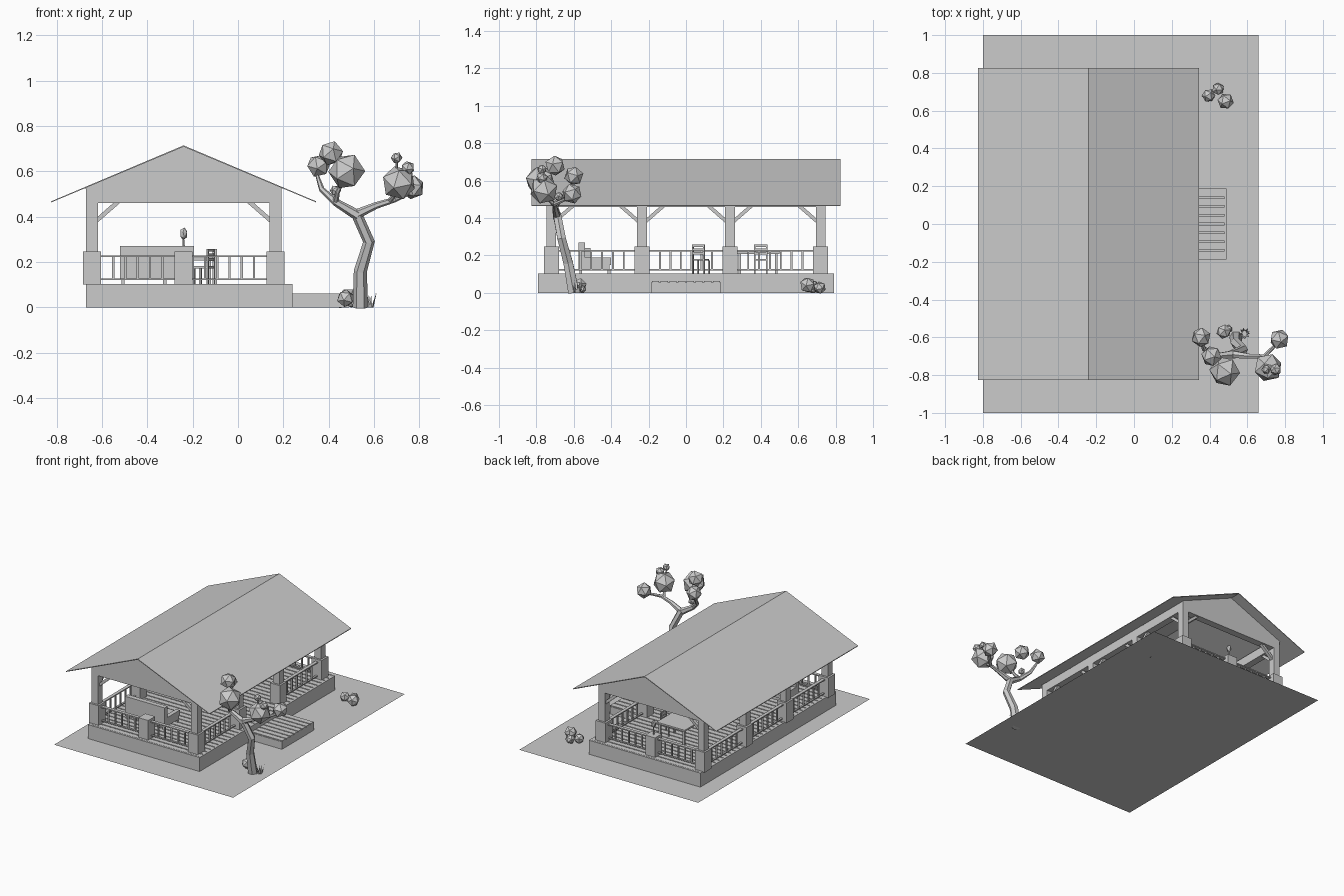
import bpy, bmesh, math, random
from mathutils import Matrix, Vector

if "Cube" in bpy.data.objects:
    bpy.data.objects.remove(bpy.data.objects["Cube"])
random.seed(4)


def finish(name, bm):
    bmesh.ops.recalc_face_normals(bm, faces=bm.faces)
    me = bpy.data.meshes.new(name)
    bm.to_mesh(me)
    bm.free()
    ob = bpy.data.objects.new(name, me)
    bpy.context.collection.objects.link(ob)
    return ob


def boxes(name, items):
    """One object from boxes given as (x0, x1, y0, y1, z0, z1)."""
    bm = bmesh.new()
    for x0, x1, y0, y1, z0, z1 in items:
        m = Matrix.Translation(((x0 + x1) / 2, (y0 + y1) / 2, (z0 + z1) / 2))
        m = m @ Matrix.Diagonal((x1 - x0, y1 - y0, z1 - z0, 1))
        bmesh.ops.create_cube(bm, size=1, matrix=m)
    return finish(name, bm)


def extrude(name, profile, vec):
    bm = bmesh.new()
    f = bm.faces.new([bm.verts.new(p) for p in profile])
    r = bmesh.ops.extrude_face_region(bm, geom=[f])
    bmesh.ops.translate(bm, vec=vec, verts=[v for v in r['geom'] if isinstance(v, bmesh.types.BMVert)])
    bmesh.ops.recalc_face_normals(bm, faces=bm.faces)
    if f.is_valid and len(bm.faces) == len(profile) + 1:
        bm.faces.new([v for v in f.verts])
    return finish(name, bm)


def blobs(name, items, squash=1):
    bm = bmesh.new()
    for x, y, z, r in items:
        rot = Matrix.Rotation(random.uniform(0, 3), 4, 'Z') @ Matrix.Rotation(random.uniform(0, 3), 4, 'X')
        m = Matrix.Translation((x, y, z)) @ Matrix.Diagonal((1, 1, squash, 1)) @ rot
        bmesh.ops.create_icosphere(bm, subdivisions=1, radius=r, matrix=m)
    return finish(name, bm)


def tube(name, pts):
    """Six-sided limb through (x, y, z, radius) points."""
    bm = bmesh.new()
    rings = []
    for i, (x, y, z, r) in enumerate(pts):
        a, b = pts[max(i - 1, 0)], pts[min(i + 1, len(pts) - 1)]
        d = (Vector(b[:3]) - Vector(a[:3])).normalized()
        u = d.cross(Vector((0, 1, 0))).normalized()
        w = d.cross(u)
        c = Vector((x, y, z))
        rings.append([bm.verts.new(c + r * (u * math.cos(k * math.pi / 3) + w * math.sin(k * math.pi / 3)))
                      for k in range(6)])
    for p, q in zip(rings, rings[1:]):
        for k in range(6):
            bm.faces.new((p[k], p[(k + 1) % 6], q[(k + 1) % 6], q[k]))
    bm.faces.new(rings[0])
    bm.faces.new(rings[-1])
    return finish(name, bm)


def planks(name, x0, x1, y0, y1, z0, z1, n):
    p = (y1 - y0) / n
    boxes(name, [(x0, x1, y0 + i * p + .004, y0 + (i + 1) * p - .004, z0, z1) for i in range(n)])


def skirt(name, x0, x1, y0, y1, h, t=.012):
    boxes(name, [(x0, x0 + t, y0, y1, 0, h), (x1 - t, x1, y0, y1, 0, h),
                 (x0 + t, x1 - t, y0, y0 + t, 0, h), (x0 + t, x1 - t, y1 - t, y1, 0, h)])


# ground, deck and step
bm = bmesh.new()
bm.faces.new([bm.verts.new(p) for p in ((-.8, -1, 0), (.66, -1, 0), (.66, 1, 0), (-.8, 1, 0))])
finish("ground", bm)
skirt("deck_skirt", -.67, .24, -.79, .79, .103)
planks("deck_planks", -.66, .23, -.78, .78, .09, .103, 34)
skirt("step_skirt", .24, .49, -.187, .187, .055)
planks("step_planks", .24, .49, -.187, .187, .053, .062, 8)

# posts, pedestals and beams
CX, XL, XR, YE, YM = -.24, -.645, .165, .72, .235
POSTS = [(x, y) for x in (XL, XR) for y in (-YE, -YM, YM, YE)]
boxes("posts", [(x - .026, x + .026, y - .026, y + .026, .1, .47) for x, y in POSTS])
boxes("pedestals", [(x - .04, x + .04, y - .04, y + .04, .1, .247)
                    for x, y in POSTS + [(CX, -YE), (CX, YE)]])
boxes("beams", [(XL - .026, XR + .026, y - .026, y + .026, .46, .525) for y in (-YE, YE)] +
      [(x - .026, x + .026, -YE + .026, YE - .026, .46, .525) for x in (XL, XR)])

# diagonal braces
B = [(.02, .37), (.02, .395), (.105, .47), (.135, .47)]
for x, y in POSTS:
    for s in (-1, 1):
        if abs(y + s * .1) < YE:
            extrude("side_brace", [(x - .012, y + s * a, z) for a, z in B], (.024, 0, 0))
    if abs(y) == YE:
        s = 1 if x == XL else -1
        extrude("end_brace", [(x + s * a, y - .012, z) for a, z in B], (0, .024, 0))

# roof and gables
extrude("roof", [(-.825, -.825, .468), (CX, -.825, .715), (.345, -.825, .468),
                 (.345, -.825, .463), (CX, -.825, .709), (-.825, -.825, .463)], (0, 1.65, 0))
for y in (-.746, .734):
    extrude("gable", [(-.68, y, .525), (.2, y, .525), (CX, y, .709)], (0, .012, 0))


# railings between pedestals
def railing(name, fixed, a, b, along_y):
    parts = [(a, b, -.012, .012, .222, .23), (a, b, -.007, .007, .12, .128)]
    n = max(2, round((b - a) / .058))
    for i in range(1, n):
        c = a + (b - a) * i / n
        parts.append((c - .005, c + .005, -.005, .005, .128, .222))
    if along_y:
        parts = [(fixed + p[2], fixed + p[3], p[0], p[1], p[4], p[5]) for p in parts]
    else:
        parts = [(p[0], p[1], fixed + p[2], fixed + p[3], p[4], p[5]) for p in parts]
    boxes(name, parts)


for y in (-YE, YE):
    railing("end_railing", y, XL + .04, CX - .04, False)
    railing("end_railing", y, CX + .04, XR - .04, False)
for x in (XL, XR):
    for a, b in ((-YE, -YM), (-YM, YM), (YM, YE)):
        if x == XL or a != -YM:
            railing("side_railing", x, a + .04, b - .04, True)

# sofa facing the middle of the deck
boxes("sofa", [(-.52, -.195, -.56, -.41, .125, .15), (-.52, -.195, -.575, -.54, .125, .27),
               (-.52, -.49, -.54, -.4, .15, .188), (-.225, -.195, -.54, -.4, .15, .188)] +
      [(x, x + .015, y, y + .015, .1, .125) for x in (-.515, -.215) for y in (-.57, -.42)])
boxes("sofa_cushions", [(x, x + .128, -.535, -.4, .15, .175) for x in (-.487, -.356)] +
      [(x, x + .128, -.54, -.51, .175, .24) for x in (-.487, -.356)])

# table and chairs
boxes("table", [(-.34, -.11, .27, .5, .208, .22)] +
      [(x, x + .014, y, y + .014, .1, .208) for x in (-.33, -.134) for y in (.28, .476)])


def chair(x, y, turn):
    h = .033
    ob = boxes("chair", [(-h, h, -h, h, .172, .182)] +
               [(sx * h - .004, sx * h + .004, sy * h - .004, sy * h + .004, .1, .258 if sx > 0 else .172)
                for sx in (-1, 1) for sy in (-1, 1)] +
               [(h - .003, h + .003, -h, h, z, z + .012) for z in (.205, .225, .246)])
    ob.location = (x, y, 0)
    ob.rotation_euler.z = math.radians(turn)


chair(-.13, .4, 0)
chair(-.15, .08, -25)

# small plant on the back pedestal
tube("plant_stem", [(CX, YE, .247, .006), (CX, YE, .3, .004)])
blobs("plant_leaves", [(CX, YE, .325, .018)], 1.6)

# tree
tube("trunk", [(.54, -.6, 0, .034), (.54, -.63, .16, .029), (.578, -.665, .29, .026),
               (.52, -.69, .42, .024)])
tube("left_branch", [(.53, -.69, .405, .024), (.43, -.7, .465, .017), (.37, -.66, .52, .013),
                     (.35, -.61, .58, .008)])
tube("inner_branch", [(.43, -.7, .465, .014), (.44, -.74, .51, .01), (.47, -.77, .58, .008)])
tube("right_branch", [(.52, -.69, .41, .022), (.61, -.7, .45, .015), (.69, -.7, .475, .012),
                      (.77, -.62, .51, .008)])
tube("outer_branch", [(.67, -.7, .47, .012), (.7, -.75, .51, .008), (.7, -.77, .65, .005)])
blobs("foliage", [(.48, -.78, .6, .082), (.41, -.7, .68, .056), (.355, -.6, .625, .053),
                  (.43, -.68, .515, .025), (.71, -.76, .55, .078), (.77, -.61, .53, .055),
                  (.75, -.77, .615, .032), (.7, -.77, .66, .026)])

# bushes and grass
blobs("bushes", [(.395, .68, .032, .036), (.445, .715, .028, .034), (.485, .65, .042, .044),
                 (.475, -.57, .04, .04), (.5, -.555, .02, .022)])
bm = bmesh.new()
for i in range(9):
    a = i * 2.4
    base = Vector((.585 + .012 * math.cos(a), -.58 + .015 * math.sin(a), 0))
    side = Vector((-math.sin(a), math.cos(a), 0)) * .006
    tip = base + Vector((.018 * math.cos(a), .018 * math.sin(a), random.uniform(.04, .075)))
    bm.faces.new([bm.verts.new(p) for p in (base - side, base + side, tip)])
finish("grass_tuft", bm)
